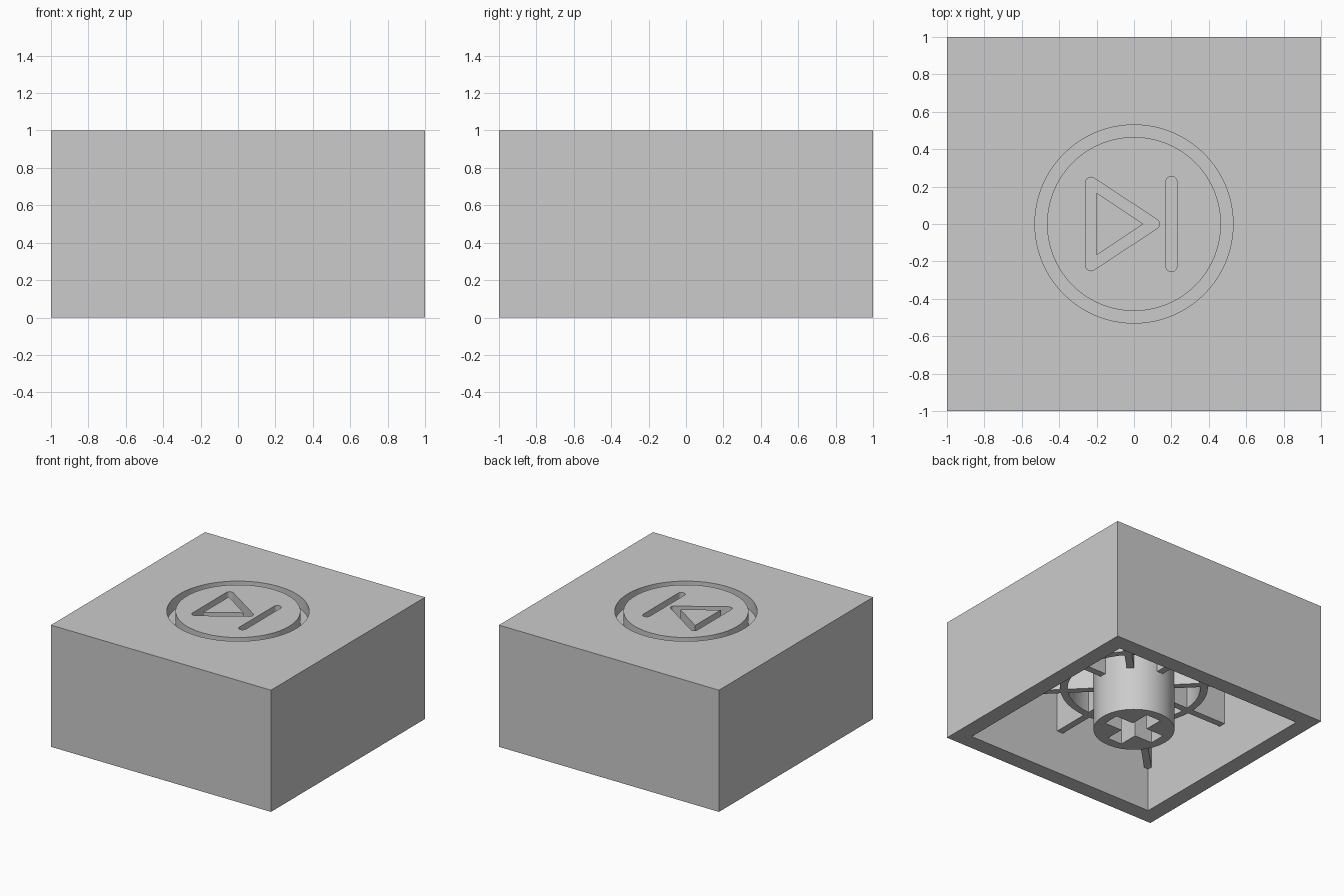
import bpy, bmesh
from math import sin, cos, pi, atan2, sqrt

if "Cube" in bpy.data.objects:
    bpy.data.objects.remove(bpy.data.objects["Cube"])

grey = bpy.data.materials.new("light_grey")
grey.use_nodes = True
colour = (0.6, 0.6, 0.6, 1)
grey.diffuse_color = colour
grey.node_tree.nodes["Principled BSDF"].inputs["Base Color"].default_value = colour

WALL = 0.867      # inner face of the side walls
CEILING = 0.85    # underside of the top
FLOOR = 0.9       # bottom of the engraved grooves
RIB_Z = 0.36      # lower edge of the stiffening ribs


def circle(r, n=96):
    return [(r * cos(2 * pi * i / n), r * sin(2 * pi * i / n)) for i in range(n)]


def rect(x0, x1, y0, y1):
    return [(x0, y0), (x1, y0), (x1, y1), (x0, y1)]


def turned(points, a):
    return [(x * cos(a) - y * sin(a), x * sin(a) + y * cos(a)) for x, y in points]


def rounded(corners, r, steps=12):
    """Counter-clockwise outline swept around the corners at distance r."""
    out, n = [], len(corners)
    for i, (x, y) in enumerate(corners):
        px, py = corners[i - 1]
        nx, ny = corners[(i + 1) % n]
        start = atan2(y - py, x - px)
        turn = (atan2(ny - y, nx - x) - start) % (2 * pi)
        for s in range(steps + 1):
            a = start - pi / 2 + turn * s / steps
            out.append((x + r * cos(a), y + r * sin(a)))
    return out


def prism(name, outline, z0, z1):
    bm = bmesh.new()
    base = bm.faces.new([bm.verts.new((x, y, z0)) for x, y in outline])
    top = bmesh.ops.extrude_face_region(bm, geom=[base])["geom"]
    verts = [v for v in top if isinstance(v, bmesh.types.BMVert)]
    bmesh.ops.translate(bm, verts=verts, vec=(0, 0, z1 - z0))
    if not base.is_valid or len(bm.faces) == len(outline) + 1:
        bm.faces.new([v for v in bm.verts if v not in verts])
    bmesh.ops.recalc_face_normals(bm, faces=bm.faces)
    mesh = bpy.data.meshes.new(name)
    bm.to_mesh(mesh)
    bm.free()
    mesh.materials.append(grey)
    obj = bpy.data.objects.new(name, mesh)
    bpy.context.collection.objects.link(obj)
    return obj


def activate(obj):
    bpy.ops.object.select_all(action='DESELECT')
    obj.select_set(True)
    bpy.context.view_layer.objects.active = obj


def cut(obj, *cutters):
    activate(obj)
    for c in cutters:
        mod = obj.modifiers.new("cut", 'BOOLEAN')
        mod.operation, mod.solver, mod.object = 'DIFFERENCE', 'EXACT', c
        bpy.ops.object.modifier_apply(modifier=mod.name)
        bpy.data.objects.remove(c)


def smooth(obj):
    activate(obj)
    bpy.ops.object.shade_smooth_by_angle(angle=pi / 6)


# Hollow cap with a round recess in its top
cap = prism("cap_shell", rect(-1, 1, -1, 1), 0, 1)
cut(cap,
    prism("cavity_cutter", rect(-WALL, WALL, -WALL, WALL), -0.1, CEILING),
    prism("recess_cutter", circle(0.53), FLOOR, 1.1))
smooth(cap)

# Disc inside the recess, leaving a ring groove, with the engraved symbol
disc = prism("top_disc", circle(0.465), FLOOR - 0.02, 1)
triangle = [(-0.23, 0.22), (-0.23, -0.22), (0.105, 0)]
bar = [(0.2, -0.225), (0.2, 0.225)]
cut(disc,
    prism("triangle_cutter", rounded(triangle, 0.03), 0.8, 1.1),
    prism("bar_cutter", rounded(bar, 0.03), 0.8, 1.1))
smooth(disc)
prism("triangle_island", [(-0.2, 0.167), (-0.2, -0.167), (0.05, 0)], FLOOR - 0.02, 1)

# Central stem with a cross-shaped socket
stem = prism("stem", circle(0.305), 0, CEILING + 0.02)
arm, half = 0.228, 0.067
cross = []
for k in range(4):
    cross += turned([(arm, -half), (arm, half), (half, half)], k * pi / 2)
cut(stem, prism("socket_cutter", cross, -0.1, 0.45))
smooth(stem)

# Circular rib under the top
ring = prism("ring_rib", circle(0.556), RIB_Z, CEILING + 0.02)
cut(ring, prism("ring_cutter", circle(0.5), 0, 1))
smooth(ring)

# Eight radial ribs from the stem to the walls and corners
for k in range(8):
    reach = WALL * (sqrt(2) if k % 2 else 1) + 0.01
    prism("radial_rib_%d" % (k + 1),
          turned(rect(0.29, reach, -0.028, 0.028), k * pi / 4), RIB_Z, CEILING + 0.02)
